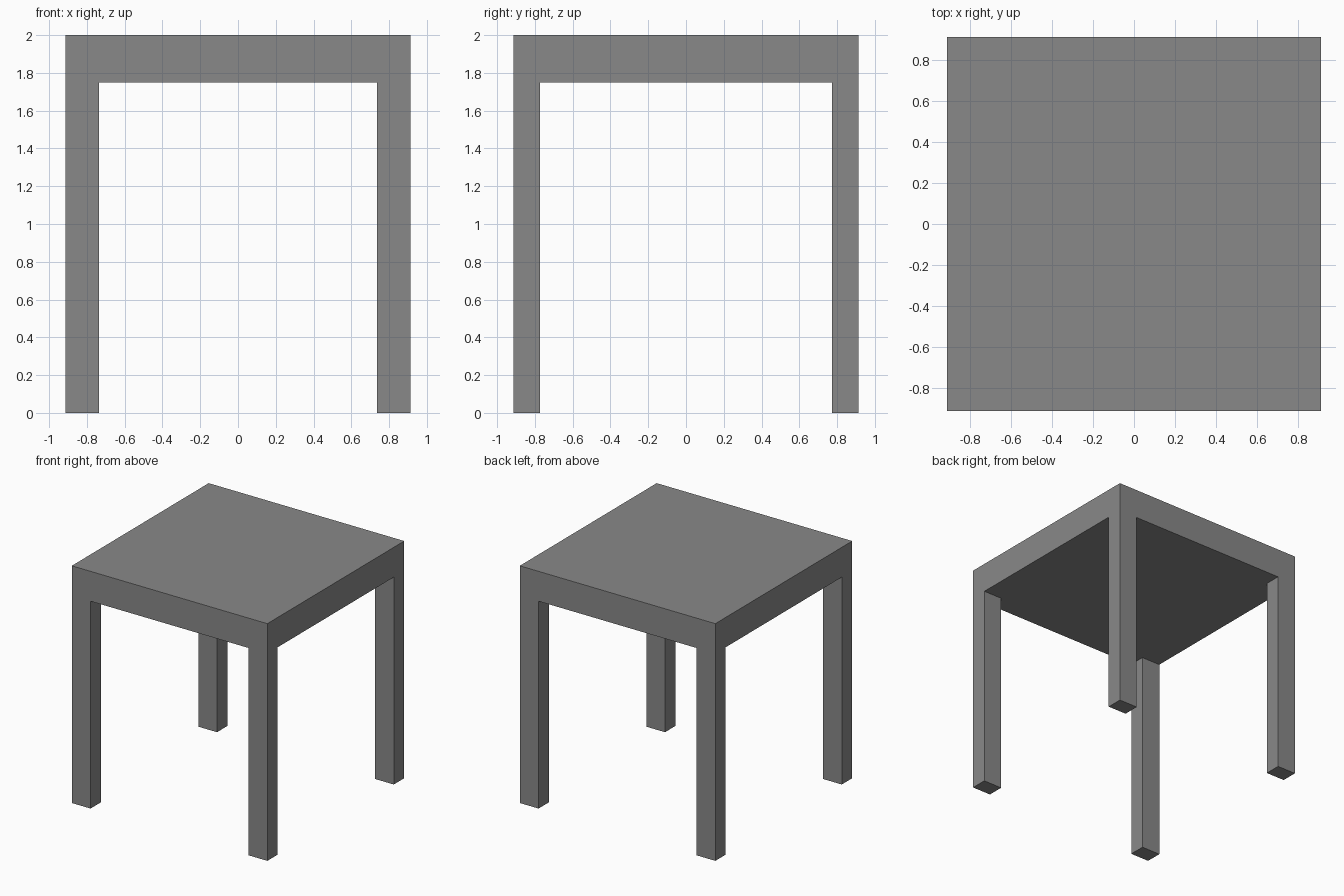
import bpy, bmesh
from mathutils import Matrix, Vector

if "Cube" in bpy.data.objects:
    bpy.data.objects.remove(bpy.data.objects["Cube"])

HALF = 0.912                   # half width of the square top
TOP, UNDER = 2.0, 1.748        # slab top and underside heights
LEG_X, LEG_Y = 0.737, 0.773    # inner faces of the legs

bm = bmesh.new()

# Thick square top
size = Matrix.Diagonal((2 * HALF, 2 * HALF, TOP - UNDER, 1))
bmesh.ops.create_cube(bm, size=1, matrix=Matrix.Translation((0, 0, (TOP + UNDER) / 2)) @ size)

# Cut the slab along the inner faces of the legs
for axis, inner in (((1, 0, 0), LEG_X), ((0, 1, 0), LEG_Y)):
    for side in (-1, 1):
        bmesh.ops.bisect_plane(bm, geom=bm.verts[:] + bm.edges[:] + bm.faces[:],
                               plane_co=Vector(axis) * inner * side, plane_no=axis)
bm.normal_update()

# Four legs, pulled down from the corner faces of the underside
for face in [f for f in bm.faces if f.normal.z < -0.9]:
    c = face.calc_center_median()
    if abs(c.x) > LEG_X and abs(c.y) > LEG_Y:
        leg = bmesh.ops.extrude_discrete_faces(bm, faces=[face])["faces"][0]
        for v in leg.verts:
            v.co.z = 0

bmesh.ops.remove_doubles(bm, verts=bm.verts[:], dist=1e-5)
bmesh.ops.recalc_face_normals(bm, faces=bm.faces[:])
mesh = bpy.data.meshes.new("side_table")
bm.to_mesh(mesh)
bm.free()

# Dark grey finish
finish = bpy.data.materials.new("dark_grey")
finish.diffuse_color = (0.25, 0.25, 0.25, 1)
finish.use_nodes = True
finish.node_tree.nodes["Principled BSDF"].inputs["Base Color"].default_value = finish.diffuse_color
mesh.materials.append(finish)
bpy.context.collection.objects.link(bpy.data.objects.new("side_table", mesh))
